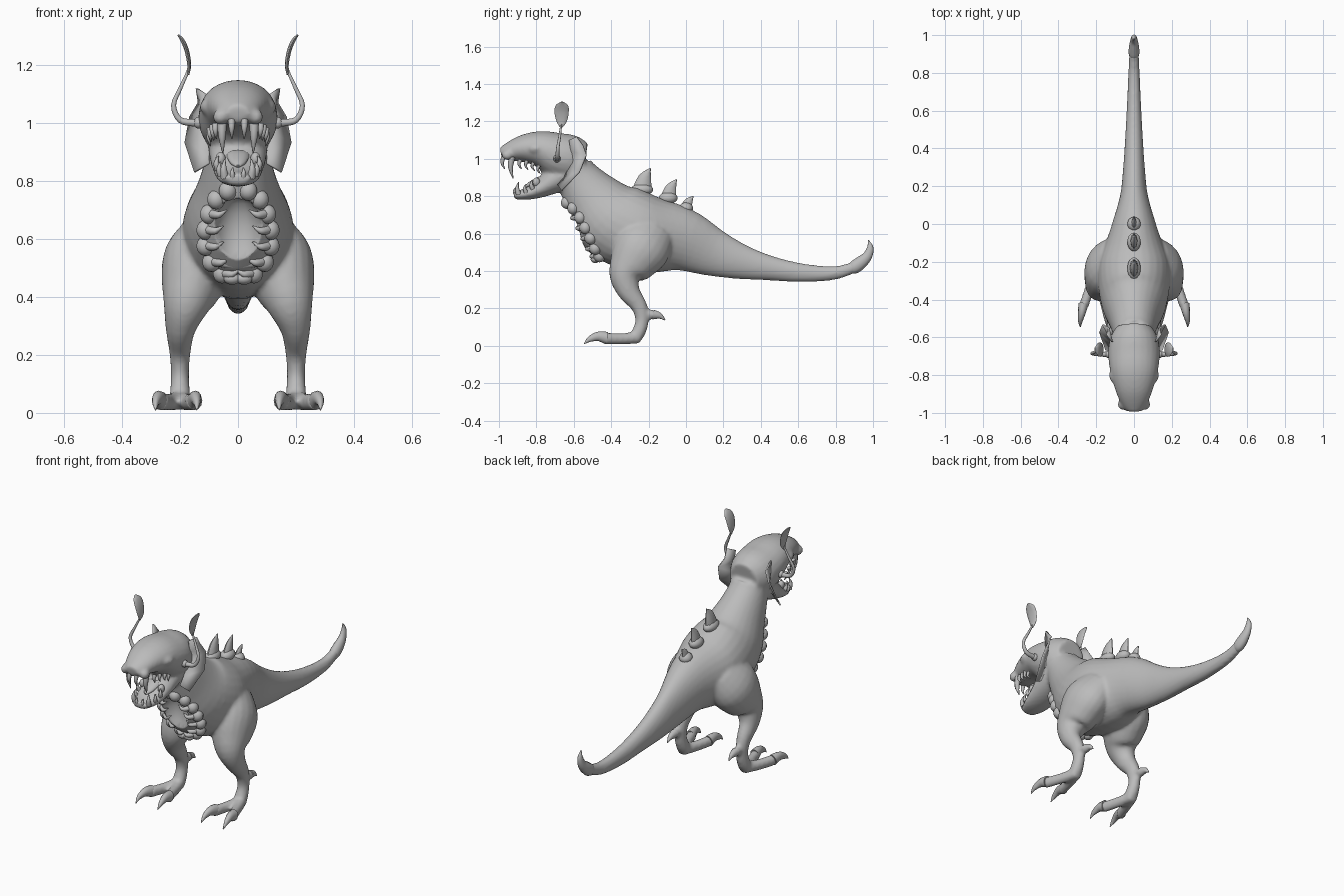
import bpy, bmesh, math
from mathutils import Vector
from mathutils.bvhtree import BVHTree

if "Cube" in bpy.data.objects:
    bpy.data.objects.remove(bpy.data.objects["Cube"])

grey = bpy.data.materials.new("hide_grey")
grey.use_nodes = True
colour = (0.5, 0.5, 0.5, 1)
grey.diffuse_color = colour
grey.node_tree.nodes["Principled BSDF"].inputs["Base Color"].default_value = colour

X, Y = Vector((1, 0, 0)), Vector((0, 1, 0))


def spline(keys, steps):
    """Smooth curve through keys of (x, y, z, half width, half depth)."""
    out = []
    for i in range(len(keys) - 1):
        p = [keys[max(0, min(len(keys) - 1, i + k))] for k in (-1, 0, 1, 2)]
        for s in range(steps):
            t = s / steps
            out.append([0.5 * (2 * b + (c - a) * t + (2 * a - 5 * b + 4 * c - d) * t * t
                               + (3 * b - a - 3 * c + d) * t ** 3)
                        for a, b, c, d in zip(*p)])
    return out + [list(keys[-1])]


def loft(bm, keys, sides=12, steps=4, ref=X, flip=1):
    """Closed tube of elliptical rings along a smooth path."""
    rows = spline([(k[0] * flip,) + tuple(k[1:]) for k in keys], steps)
    pts = [Vector(r[:3]) for r in rows]
    rings = []
    for i, r in enumerate(rows):
        tan = (pts[min(i + 1, len(pts) - 1)] - pts[max(i - 1, 0)]).normalized()
        side = (ref - tan * ref.dot(tan)).normalized()
        up = tan.cross(side)
        ring = []
        for k in range(sides):
            a = math.tau * k / sides
            ring.append(bm.verts.new(pts[i] + side * math.cos(a) * max(r[3], 0.001)
                                     + up * math.sin(a) * max(r[4], 0.001)))
        rings.append(ring)
    for a, b in zip(rings, rings[1:]):
        for k in range(sides):
            n = (k + 1) % sides
            bm.faces.new((a[k], a[n], b[n], b[k]))
    bm.faces.new(rings[0][::-1])
    bm.faces.new(rings[-1])


def ball(bm, centre, size):
    made = bmesh.ops.create_uvsphere(bm, u_segments=14, v_segments=9, radius=1)["verts"]
    for v in made:
        v.co = Vector(a * b for a, b in zip(v.co, size)) + Vector(centre)


def finish(name, bm, angle=60):
    bmesh.ops.recalc_face_normals(bm, faces=bm.faces)
    mesh = bpy.data.meshes.new(name)
    bm.to_mesh(mesh)
    bm.free()
    mesh.materials.append(grey)
    ob = bpy.data.objects.new(name, mesh)
    bpy.context.collection.objects.link(ob)
    bpy.ops.object.select_all(action="DESELECT")
    ob.select_set(True)
    bpy.context.view_layer.objects.active = ob
    bpy.ops.object.shade_smooth_by_angle(angle=math.radians(angle))
    return ob


def part(name, keys, **kw):
    bm = bmesh.new()
    loft(bm, keys, **kw)
    return finish(name, bm)


def spike(bm, base, mid, tip, r, thin=1.0, ref=X):
    loft(bm, [(*base, r * thin, r), (*mid, r * 0.7 * thin, r * 0.7), (*tip, 0.002, 0.002)],
         sides=8, steps=3, ref=ref)


# Torso, neck and tail
bm = bmesh.new()
trunk = [(-.60, .95, .105, .10), (-.57, .89, .11, .12), (-.50, .79, .135, .16),
         (-.39, .67, .18, .215), (-.22, .60, .19, .21), (-.03, .57, .125, .172),
         (.14, .50, .075, .13), (.29, .45, .058, .095), (.45, .415, .047, .066),
         (.62, .39, .038, .05), (.80, .39, .03, .036), (.92, .43, .025, .028)]
loft(bm, [(0,) + t for t in trunk], sides=28)
chest = BVHTree.FromBMesh(bm)

# Skull and lower jaw
skull = [(-.54, .985, .09, .10), (-.60, .995, .125, .125), (-.68, 1.015, .137, .125),
         (-.77, 1.05, .128, .10), (-.86, 1.055, .105, .077), (-.94, 1.04, .075, .052),
         (-.99, 1.03, .04, .03)]
jaw = [(-.60, .94, .10, .07), (-.69, .895, .10, .075), (-.77, .845, .088, .052),
       (-.85, .812, .072, .032), (-.92, .805, .042, .022)]
for rows in (skull, jaw):
    loft(bm, [(0,) + t for t in rows], sides=24)

# Legs, toes, heel stubs and nostril lumps
leg = [(.10, -.17, .62, .08, .12), (.14, -.23, .53, .115, .15), (.16, -.29, .44, .105, .125),
       (.18, -.325, .37, .08, .085), (.198, -.305, .29, .052, .06), (.20, -.25, .21, .037, .043),
       (.20, -.235, .13, .031, .036), (.20, -.26, .06, .036, .036), (.20, -.29, .035, .035, .03)]
for s in (1, -1):
    loft(bm, leg, sides=20, flip=s)
    for tx in (.15, .268):
        loft(bm, [(.20, -.25, .045, .03, .034), ((.2 + tx) / 2, -.34, .038, .026, .03),
                  (tx, -.44, .04, .026, .032)], flip=s)
    loft(bm, [(.20, -.23, .17, .02, .03), (.20, -.165, .165, .022, .024)], flip=s)
    ball(bm, (s * .06, -.955, 1.02), (.028, .03, .028))
    ball(bm, (s * .10, -.80, 1.055), (.032, .045, .03))
body = finish("body", bm, 180)

# Shallow hollow in the chest
bm = bmesh.new()
ball(bm, (0, -.60, .625), (.085, .085, .13))
hollow = finish("chest_hollow_cutter", bm)
hollow.hide_render = True
hollow.hide_viewport = True
hollow.display_type = "WIRE"
m = body.modifiers.new("fuse", "REMESH")
m.mode, m.voxel_size, m.use_smooth_shade = "VOXEL", 0.01, True
m = body.modifiers.new("hollow", "BOOLEAN")
m.object, m.operation = hollow, "DIFFERENCE"
m = body.modifiers.new("soften", "SMOOTH")
m.factor, m.iterations = 0.5, 5

# Beaded chest rim, with a rib claw curling inward from each bead
rim, ribs = bmesh.new(), bmesh.new()
for s in (1, -1):
    for x, z in ((.035, .765), (.075, .735), (.10, .685), (.112, .63), (.112, .575),
                 (.092, .52), (.055, .48)):
        hit = chest.ray_cast(Vector((s * x, -2, z)), Y)[0]
        y = hit.y
        ball(rim, (s * x, y + .01, z), (.032, .032, .034))
        if z < .72:
            spike(ribs, (s * (x - .012), y - .012, z), (s * (x - .035), y - .034, z - .002),
                  (s * (x - .062), y - .03, z + .015), .016, ref=Y)
    ball(rim, (s * .02, -.485, .462), (.03, .025, .02))
for i in range(6):
    z = .52 + i * .04
    loft(ribs, [(-.075, -.51, z, .012, .014), (0, -.505, z - .01, .016, .016),
                (.075, -.51, z, .012, .014)], sides=8, ref=Y)
finish("chest_rim", rim)
finish("chest_ribs", ribs)

# Teeth: (x, y, root z, tip z)
upper, lower = bmesh.new(), bmesh.new()
for s in (1, -1):
    for x, y, z, tip, r in ((.022, -.975, 1.01, .945, .013), (.055, -.93, 1.01, .895, .018),
                            (.078, -.885, .995, .945, .012), (.088, -.85, .99, .94, .011),
                            (.097, -.815, .98, .935, .011), (.10, -.785, .965, .92, .01)):
        spike(upper, (s * x, y, z), (s * x, y - .008, (z + tip) / 2), (s * x * .95, y + .006, tip), r)
    for x, y, z, tip, r in ((.018, -.91, .81, .845, .011), (.045, -.895, .81, .875, .015),
                            (.06, -.855, .82, .865, .012), (.068, -.82, .84, .885, .013)):
        spike(lower, (s * x, y, z), (s * x * 1.1, y - .008, (z + tip) / 2), (s * x, y, tip), r)
    ball(lower, (s * .06, -.80, .875), (.018, .02, .024))
finish("upper_teeth", upper)
finish("lower_teeth", lower)
part("tongue", [(0, -.70, .87, .04, .02), (0, -.77, .89, .042, .018), (0, -.83, .865, .03, .014),
                (0, -.86, .85, .008, .005)])

for s, side in ((1, "left"), (-1, "right")):
    # Toe and heel claws
    bm = bmesh.new()
    for tx, out in ((.15, -.008), (.268, .016)):
        loft(bm, [(tx, -.425, .042, .027, .033), (tx + out / 2, -.47, .05, .02, .025),
                  (tx + out, -.515, .035, .012, .015), (tx + out, -.545, .01, .002, .002)], flip=s)
    loft(bm, [(.20, -.175, .167, .022, .026), (.20, -.14, .16, .014, .016),
              (.20, -.112, .137, .002, .002)], flip=s)
    finish(side + "_claws", bm)

    # Feeler with a leaf-shaped tip
    bm = bmesh.new()
    loft(bm, [(.11, -.69, 1.0, .018, .018), (.15, -.69, 1.0, .014, .014), (.20, -.688, 1.01, .011, .011),
              (.222, -.685, 1.06, .009, .009), (.198, -.675, 1.12, .007, .007),
              (.172, -.668, 1.18, .005, .005), (.17, -.665, 1.22, .004, .004)],
         sides=10, ref=Y, flip=s)
    loft(bm, [(.172, -.668, 1.165, .005, .004), (.168, -.665, 1.20, .028, .007),
              (.177, -.665, 1.25, .038, .008), (.192, -.663, 1.285, .033, .007),
              (.207, -.662, 1.303, .008, .003)], sides=10, ref=Y, flip=s)
    ball(bm, (s * .135, -.69, 1.0), (.02, .02, .02))
    finish(side + "_feeler", bm)

    # Thin neck frill
    bm = bmesh.new()
    inner = [(.115, -.625, 1.10), (.118, -.615, 1.04), (.11, -.62, .97), (.10, -.65, .90), (.10, -.685, .86)]
    outer = [(.142, -.585, 1.118), (.135, -.55, 1.07), (.165, -.533, 1.02), (.182, -.57, .93), (.15, -.665, .83)]
    a, b = [[bm.verts.new((s * x, y, z)) for x, y, z in row] for row in (inner, outer)]
    for i in range(4):
        bm.faces.new((a[i], a[i + 1], b[i + 1], b[i]))
    frill = finish(side + "_frill", bm, 40)
    m = frill.modifiers.new("thickness", "SOLIDIFY")
    m.thickness, m.offset = 0.008, 0

# Back spines on fleshy bases
bm = bmesh.new()
for y, z, h, lean, r in ((-.235, .835, .115, .045, .05), (-.095, .79, .10, .045, .042),
                         (.0, .735, .065, .04, .032)):
    ball(bm, (0, y, z), (.036, r * 1.2, .032))
    spike(bm, (0, y, z), (0, y + lean * .35, z + h * .55), (0, y + lean, z + h), r, thin=.5)
finish("back_spines", bm)

# Tail claw with its collar
part("tail_claw", [(0, .875, .41, .02, .025), (0, .90, .42, .028, .035), (0, .935, .445, .027, .034),
                   (0, .97, .48, .02, .026), (0, .985, .525, .013, .017), (0, .975, .565, .002, .002)])
